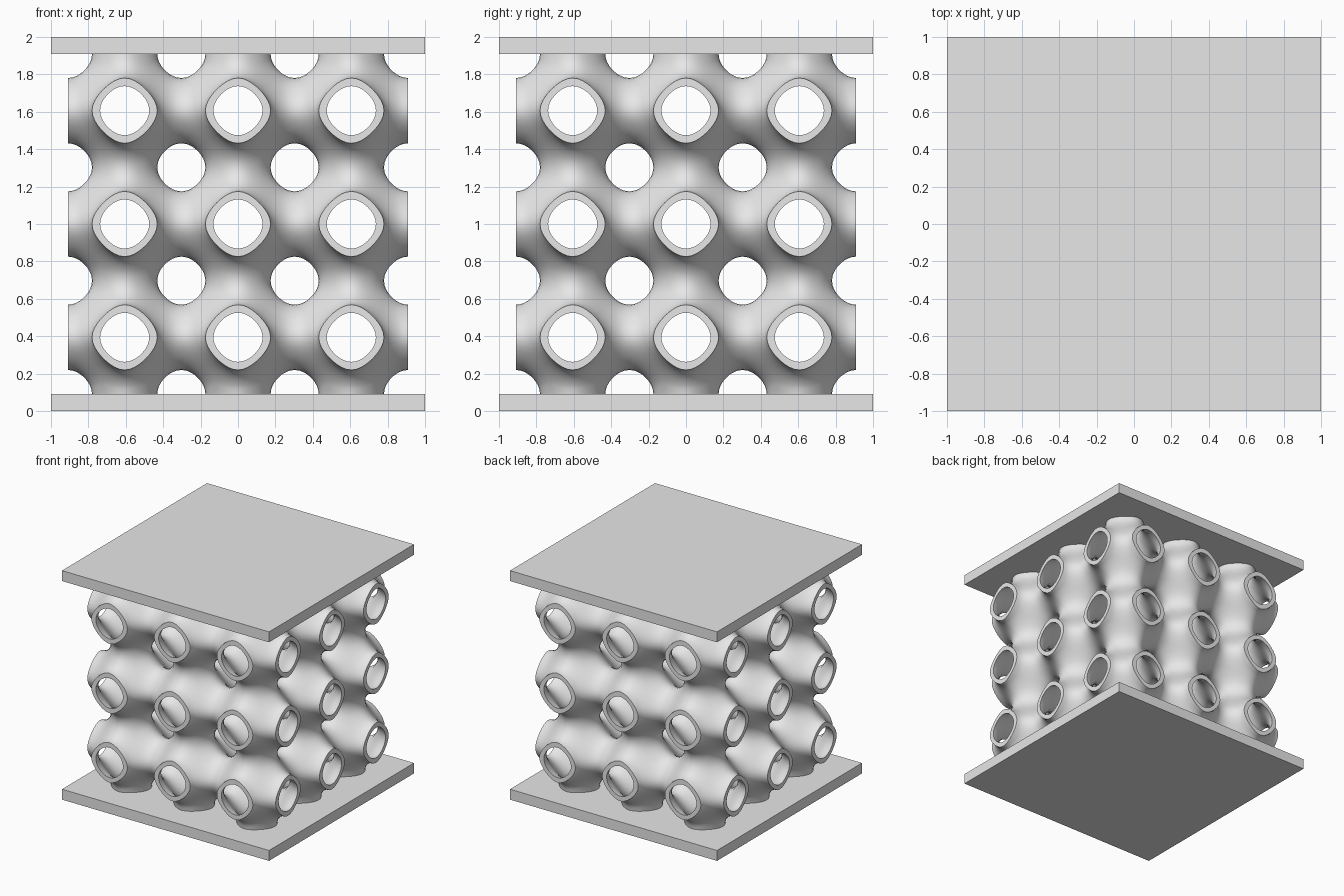
import bpy
import bmesh
from math import cos, sin, pi, tau
from mathutils import Vector

CELL = 0.606            # size of one lattice cell
COUNT = 3               # cells along each axis
OUTER, INNER = -0.235, 0.21   # levels of the two skins of the wall
AROUND, RINGS = 40, 6   # divisions of each neck
PLATE = (2 - COUNT * CELL) / 2

if "Cube" in bpy.data.objects:
    bpy.data.objects.remove(bpy.data.objects["Cube"], do_unlink=True)

grey = bpy.data.materials.new("light_grey")
grey.use_nodes = True
grey.diffuse_color = (0.8, 0.8, 0.8, 1)
grey.node_tree.nodes["Principled BSDF"].inputs["Base Color"].default_value = (0.8, 0.8, 0.8, 1)


def add_object(name, bm):
    mesh = bpy.data.meshes.new(name)
    bm.to_mesh(mesh)
    bm.free()
    mesh.materials.append(grey)
    obj = bpy.data.objects.new(name, mesh)
    bpy.context.collection.objects.link(obj)
    return obj


def solve(falling, level):
    """Where a falling function crosses a level, between 0 and pi."""
    low, high = 0.0, pi
    for _ in range(40):
        mid = (low + high) / 2
        if falling(mid) > level:
            low = mid
        else:
            high = mid
    return low


def neck_skin(level):
    """Rings of points from a neck's open rim back to the cell's body."""
    rings = [[] for _ in range(RINGS + 1)]
    for k in range(AROUND):
        c, s = cos(tau * k / AROUND), sin(tau * k / AROUND)
        r = solve(lambda q: cos(q * c) + cos(q * s), 1 + level) / pi
        edge = 1 / max(abs(c), abs(s))
        for i, ring in enumerate(rings):
            d = r + (edge - r) * i / RINGS
            u, v = d * c, d * s
            w = solve(lambda q: cos(q) + cos(q * u) + cos(q * v), level)
            ring.append(Vector((w, w * u, w * v)) * CELL / tau)
    return rings


def add_band(bm, first, second, place):
    a = [bm.verts.new(place(p)) for p in first]
    b = [bm.verts.new(place(p)) for p in second]
    for k in range(AROUND):
        j = (k + 1) % AROUND
        bm.faces.new((a[k], a[j], b[j], b[k]))


# Thin-walled lattice: six necks per cell, rims where a neck ends outside
outer, inner = neck_skin(OUTER), neck_skin(INNER)
bm = bmesh.new()
steps = range(COUNT)
for cell in [(x, y, z) for x in steps for y in steps for z in steps]:
    centre = Vector([(n - (COUNT - 1) / 2) * CELL for n in cell]) + Vector((0, 0, 1))
    for axis in range(3):
        for side in (-1, 1):
            def place(p):
                q = (p.x * side, p.y, p.z)
                return centre + Vector([q[(n - axis) % 3] for n in range(3)])
            for skin in (outer, inner):
                for first, second in zip(skin, skin[1:]):
                    add_band(bm, first, second, place)
            if cell[axis] + side not in steps:
                add_band(bm, outer[0], inner[0], place)
bmesh.ops.remove_doubles(bm, verts=bm.verts, dist=0.0005)
bmesh.ops.recalc_face_normals(bm, faces=bm.faces)
lattice = add_object("lattice", bm)
bpy.ops.object.select_all(action="DESELECT")
lattice.select_set(True)
bpy.context.view_layer.objects.active = lattice
bpy.ops.object.shade_smooth_by_angle(angle=0.7)

# Square end plates
for name, height in (("bottom_plate", PLATE / 2), ("top_plate", 2 - PLATE / 2)):
    bm = bmesh.new()
    bmesh.ops.create_cube(bm, size=2)
    bmesh.ops.scale(bm, vec=(1, 1, PLATE / 2), verts=bm.verts)
    add_object(name, bm).location.z = height
